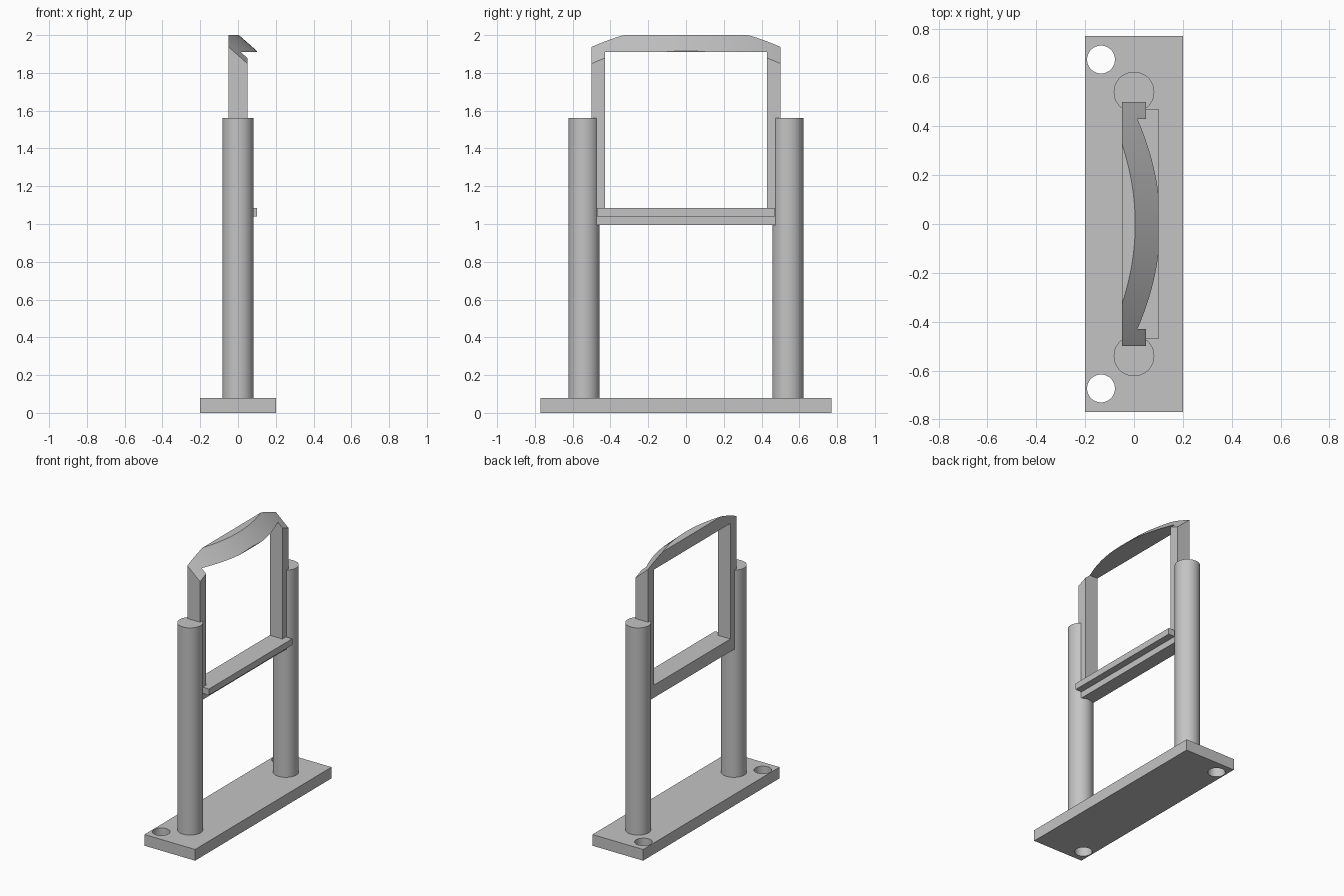
import bpy
import bmesh
import math

if "Cube" in bpy.data.objects:
    bpy.data.objects.remove(bpy.data.objects["Cube"], do_unlink=True)

# Single light grey material
GREY = (0.55, 0.55, 0.55, 1)
mat = bpy.data.materials.new("light grey")
mat.use_nodes = True
mat.diffuse_color = GREY
mat.node_tree.nodes["Principled BSDF"].inputs["Base Color"].default_value = GREY


def finish(name, bm):
    bmesh.ops.remove_doubles(bm, verts=bm.verts, dist=0.0005)
    bmesh.ops.recalc_face_normals(bm, faces=bm.faces)
    mesh = bpy.data.meshes.new(name)
    bm.to_mesh(mesh)
    bm.free()
    mesh.materials.append(mat)
    obj = bpy.data.objects.new(name, mesh)
    bpy.context.collection.objects.link(obj)
    return obj


def smooth(obj):
    bpy.ops.object.select_all(action="DESELECT")
    obj.select_set(True)
    bpy.context.view_layer.objects.active = obj
    bpy.ops.object.shade_smooth_by_angle(angle=math.radians(25))


def box(name, lo, hi):
    bm = bmesh.new()
    bmesh.ops.create_cube(bm, size=1)
    for v in bm.verts:
        v.co = [(a + b) / 2 + c * (b - a) for a, b, c in zip(lo, hi, v.co)]
    return finish(name, bm)


def cylinder(name, x, y, radius, z0, z1):
    bm = bmesh.new()
    bmesh.ops.create_cone(bm, cap_ends=True, segments=64, radius1=radius,
                          radius2=radius, depth=z1 - z0)
    bmesh.ops.translate(bm, verts=bm.verts, vec=(x, y, (z0 + z1) / 2))
    return finish(name, bm)


# Frame section: flat top that falls forward along a slope, bowed across y
BACK, TOP, SLOPE = -0.05, 2.0, 0.88


def section(y, front, bottom):
    crest = 0.005 - 0.505 * y * y
    front = min(front, crest + (TOP - bottom) / SLOPE)

    def height(x):
        return min(TOP, TOP - SLOPE * (x - crest))

    ridge = max(BACK, crest)
    return [(BACK, y, bottom), (BACK, y, height(BACK)), (ridge, y, height(ridge)),
            (front, y, height(front)), (front, y, bottom)]


def loft(name, y0, y1, steps, front, bottom):
    bm = bmesh.new()
    rings = []
    for i in range(steps + 1):
        y = y0 + (y1 - y0) * i / steps
        rings.append([bm.verts.new(p) for p in section(y, front, bottom)])
    for a, b in zip(rings, rings[1:]):
        for j in range(5):
            k = (j + 1) % 5
            bm.faces.new((a[j], a[k], b[k], b[j]))
    bm.faces.new(rings[0])
    bm.faces.new(rings[-1])
    obj = finish(name, bm)
    smooth(obj)


loft("top_bar", -0.43, 0.43, 48, 0.1, 1.91)

# Lower crossbar and its front lip
box("crossbar", (BACK, -0.43, 0.995), (0.05, 0.43, 1.085))
box("crossbar_lip", (0.05, -0.47, 1.04), (0.1, 0.47, 1.085))

# Base plate with mounting holes, columns and frame posts
base = box("base_plate", (-0.2, -0.77, 0), (0.2, 0.77, 0.08))
for side, label in ((-1, "front"), (1, "back")):
    loft(label + "_frame_post", side * 0.43, side * 0.5, 4, 0.05, 0.995)
    smooth(cylinder(label + "_column", 0, side * 0.54, 0.083, 0.08, 1.56))
    cutter = cylinder(label + "_hole_cutter", -0.135, side * 0.673, 0.057, -0.1, 0.2)
    cutter.hide_render = True
    cutter.hide_viewport = True
    cut = base.modifiers.new(label + "_hole", "BOOLEAN")
    cut.operation = "DIFFERENCE"
    cut.object = cutter
    cut.solver = "EXACT"
